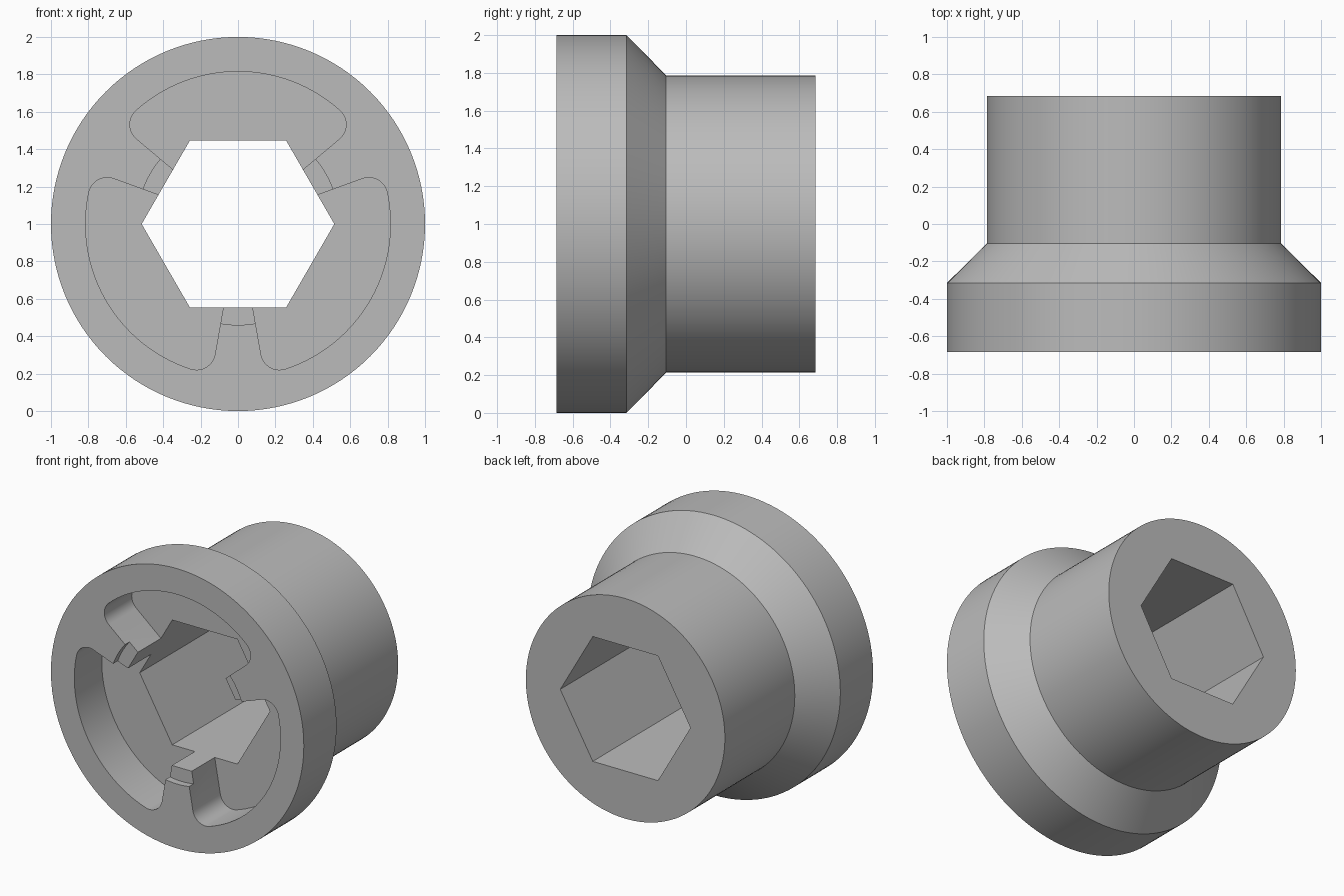
import bpy, bmesh
from math import sin, cos, asin, radians, pi

cube = bpy.data.objects.get("Cube")
if cube:
    bpy.data.objects.remove(cube)

FRONT, BACK = -0.685, 0.685
POCKET_FLOOR = FRONT + 0.31
TIP_FLOOR = FRONT + 0.05

grey = bpy.data.materials.new("light grey")
grey.use_nodes = True
grey.diffuse_color = (0.5, 0.5, 0.5, 1)
grey.node_tree.nodes["Principled BSDF"].inputs["Base Color"].default_value = (0.5, 0.5, 0.5, 1)


def add_object(name, bm):
    bmesh.ops.recalc_face_normals(bm, faces=bm.faces)
    mesh = bpy.data.meshes.new(name)
    bm.to_mesh(mesh)
    bm.free()
    mesh.materials.append(grey)
    obj = bpy.data.objects.new(name, mesh)
    bpy.context.collection.objects.link(obj)
    return obj


def loft(name, rings):
    """Closed solid through rings of (y, outline) with outlines in x, z about the axis."""
    bm = bmesh.new()
    loops = [[bm.verts.new((x, y, z + 1)) for x, z in outline] for y, outline in rings]
    n = len(loops[0])
    for a, b in zip(loops, loops[1:]):
        for i in range(n):
            j = (i + 1) % n
            bm.faces.new((a[i], a[j], b[j], b[i]))
    bm.faces.new(loops[0])
    bm.faces.new(loops[-1])
    return add_object(name, bm)


def circle(r, n=128):
    return [(r * cos(2 * pi * i / n), r * sin(2 * pi * i / n)) for i in range(n)]


def arc(cx, cz, r, start, end, n):
    return [(cx + r * cos(start + (end - start) * i / n),
             cz + r * sin(start + (end - start) * i / n)) for i in range(n + 1)]


def pocket_outline(mid, outer=0.815, fillet=0.1, inner=0.2):
    """Sector with radial sides and rounded outer corners."""
    half = radians(50)
    reach = outer - fillet
    swing = asin(fillet / reach)
    lo, hi = mid - half, mid + half
    a, b = lo + swing, hi - swing
    pts = [(inner * cos(lo), inner * sin(lo))]
    pts += arc(reach * cos(a), reach * sin(a), fillet, lo - pi / 2, a, 10)
    pts += arc(0, 0, outer, a, b, 32)[1:-1]
    pts += arc(reach * cos(b), reach * sin(b), fillet, b, hi + pi / 2, 10)
    pts.append((inner * cos(hi), inner * sin(hi)))
    return pts


# Flanged body with a conical shoulder
body = loft("flanged_socket_body", [(FRONT, circle(1)), (-0.315, circle(1)),
                                    (-0.105, circle(0.787)), (BACK, circle(0.787))])

# Hexagonal bore, three pockets, and the step on the rib tips
cutters = [loft("hex_bore_cutter", [(-1, circle(0.515, 6)), (1, circle(0.515, 6))])]
for k in range(3):
    outline = pocket_outline(radians(90 + 120 * k))
    cutters.append(loft("pocket_cutter", [(-1, outline), (POCKET_FLOOR, outline)]))
cutters.append(loft("rib_step_cutter", [(-1, circle(0.54)), (TIP_FLOOR, circle(0.54))]))

bpy.ops.object.select_all(action="DESELECT")
body.select_set(True)
bpy.context.view_layer.objects.active = body
for cutter in cutters:
    cutter.hide_render = True
    mod = body.modifiers.new("cut", "BOOLEAN")
    mod.operation = "DIFFERENCE"
    mod.solver = "EXACT"
    mod.object = cutter
    bpy.ops.object.modifier_apply(modifier=mod.name)
    bpy.data.objects.remove(cutter)

bpy.ops.object.shade_smooth_by_angle(angle=radians(30))
